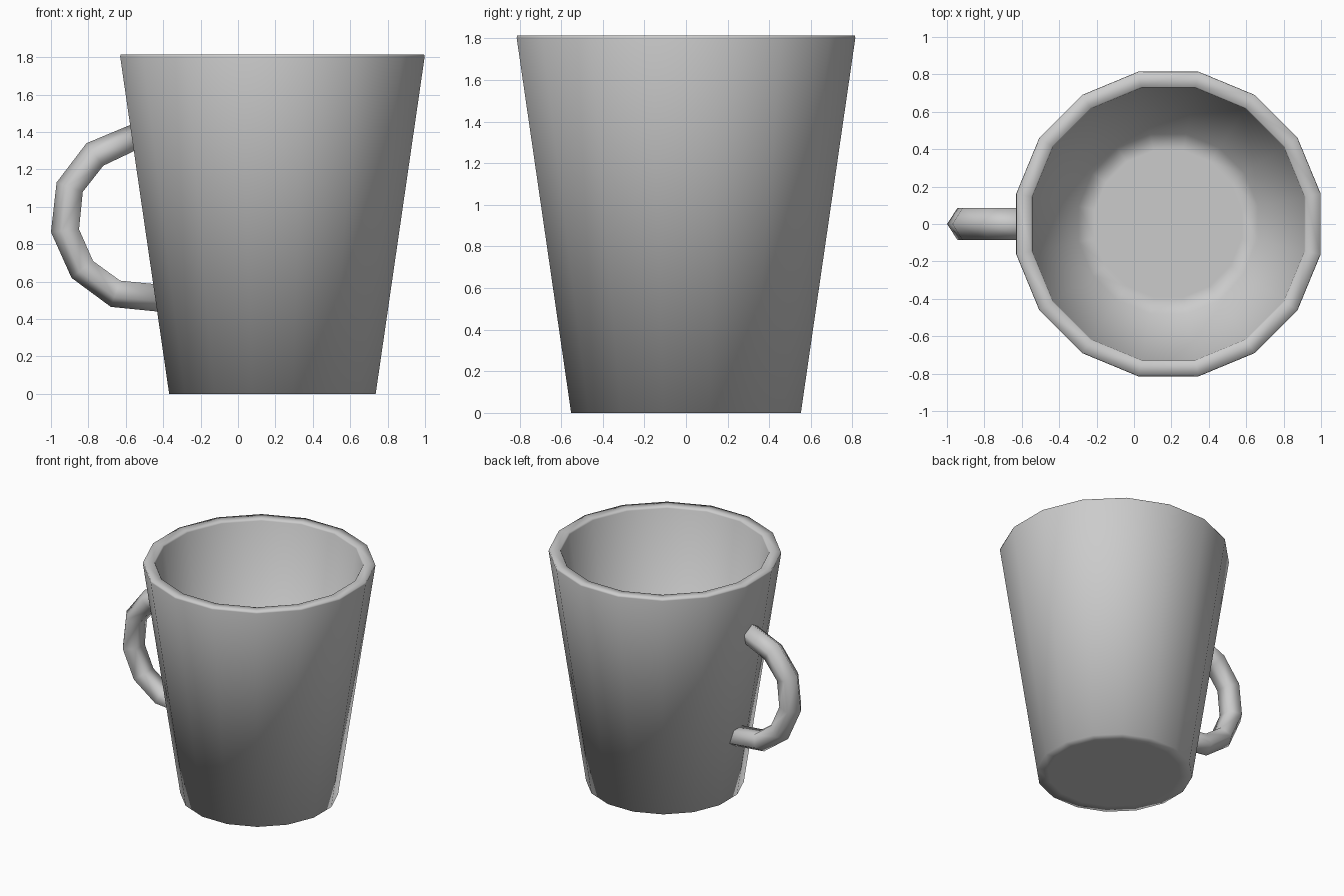
import bpy, bmesh
from math import sin, cos, pi

if "Cube" in bpy.data.objects:
    bpy.data.objects.remove(bpy.data.objects["Cube"])

def finish(name, bm):
    bmesh.ops.recalc_face_normals(bm, faces=bm.faces[:])
    mesh = bpy.data.meshes.new(name)
    bm.to_mesh(mesh)
    bm.free()
    mesh.shade_smooth()
    obj = bpy.data.objects.new(name, mesh)
    bpy.context.collection.objects.link(obj)
    return obj

def loft(name, rings):
    """Skin a list of rings with quads and cap both ends."""
    bm = bmesh.new()
    loops = [[bm.verts.new(p) for p in ring] for ring in rings]
    n = len(loops[0])
    for a, b in zip(loops, loops[1:]):
        for i in range(n):
            j = (i + 1) % n
            bm.faces.new((a[i], a[j], b[j], b[i]))
    bm.faces.new(loops[0])
    bm.faces.new(loops[-1])
    return finish(name, bm)

# Tapered cup: profile (radius, z) from the base, over the rim, to the inner floor
SIDES, CX = 16, 0.184
profile = [(0.48, 0.0), (0.563, 0.0), (0.83, 1.803), (0.827, 1.815),
           (0.748, 1.815), (0.742, 1.803), (0.49, 0.09), (0.40, 0.09)]
loft("cup_body", [[(CX + r * cos((i + 0.5) * 2 * pi / SIDES),
                    r * sin((i + 0.5) * 2 * pi / SIDES), z)
                   for i in range(SIDES)] for r, z in profile])

# Handle: five-sided tube, given by outer and inner outline points (x, z)
outer = [(-0.53, 1.457), (-0.81, 1.34), (-0.97, 1.13), (-1.0, 0.865),
         (-0.89, 0.62), (-0.68, 0.465), (-0.40, 0.437)]
inner = [(-0.53, 1.31), (-0.72, 1.22), (-0.83, 1.08), (-0.85, 0.88),
         (-0.775, 0.71), (-0.63, 0.605), (-0.40, 0.582)]
rings = []
for (ox, oz), (ix, iz) in zip(outer, inner):
    ring = []
    for k in range(5):
        a = 2 * pi * k / 5
        t = (cos(a) + cos(pi / 5)) / (1 + cos(pi / 5))
        ring.append((ix + (ox - ix) * t, 0.091 * sin(a), iz + (oz - iz) * t))
    rings.append(ring)
loft("handle", rings)
